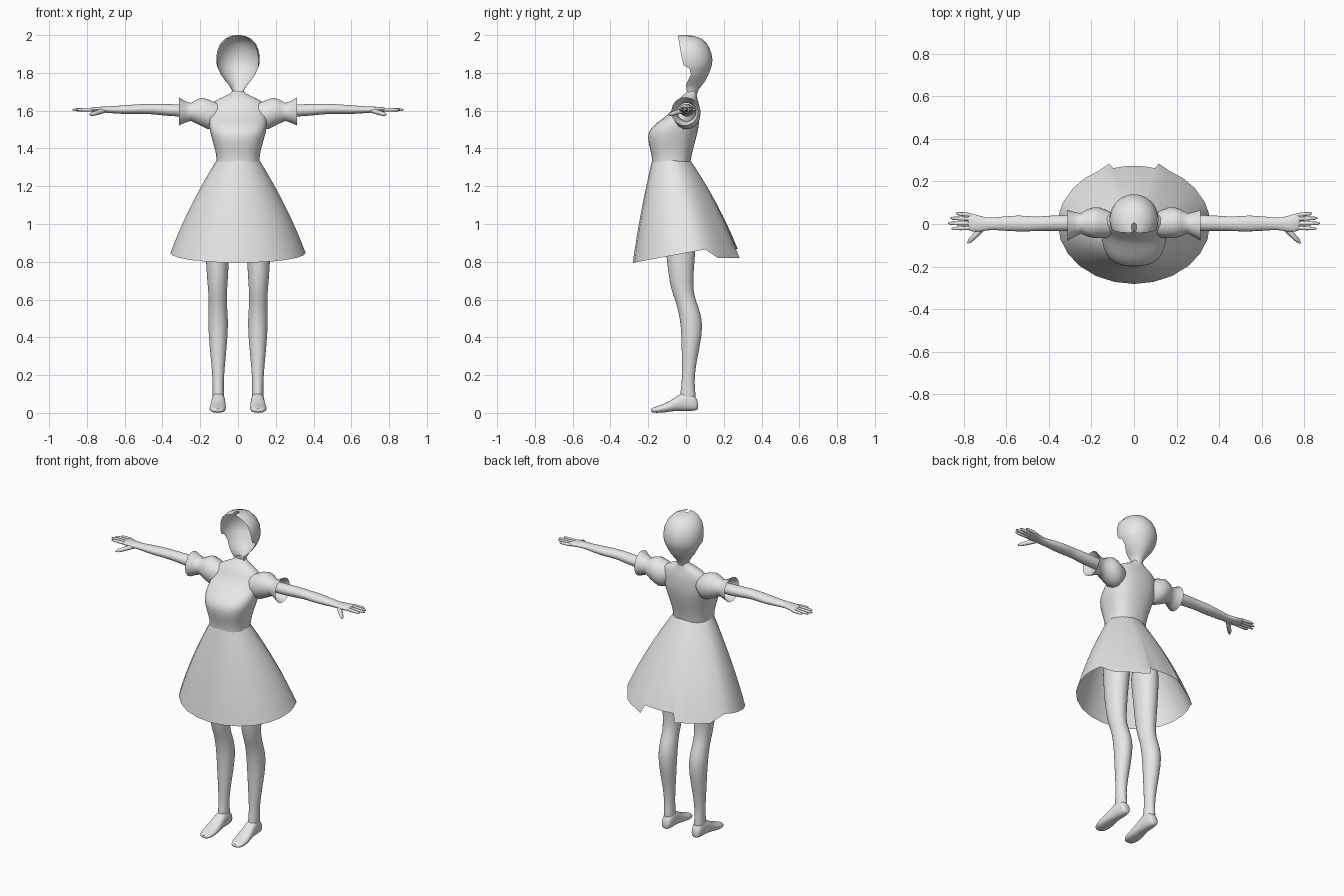
import bpy, bmesh, math
from mathutils import Vector

if "Cube" in bpy.data.objects:
    bpy.data.objects.remove(bpy.data.objects["Cube"])

GREY = bpy.data.materials.new("plain_grey")
GREY.diffuse_color = (0.8, 0.8, 0.8, 1)
GREY.use_nodes = True
GREY.node_tree.nodes["Principled BSDF"].inputs["Base Color"].default_value = GREY.diffuse_color


def finish(name, bm, mirror=False, smooth=0, angle=60):
    """Turn a bmesh into a named, shaded object."""
    bmesh.ops.recalc_face_normals(bm, faces=bm.faces[:])
    me = bpy.data.meshes.new(name)
    bm.to_mesh(me)
    bm.free()
    me.materials.append(GREY)
    ob = bpy.data.objects.new(name, me)
    bpy.context.collection.objects.link(ob)
    bpy.ops.object.select_all(action='DESELECT')
    ob.select_set(True)
    bpy.context.view_layer.objects.active = ob
    bpy.ops.object.shade_smooth_by_angle(angle=math.radians(angle))
    if mirror:
        ob.modifiers.new("mirror", 'MIRROR').use_mirror_merge = False
    if smooth:
        ob.modifiers.new("smooth", 'SUBSURF').levels = smooth
        ob.modifiers["smooth"].render_levels = smooth
    return ob


def loft(name, rings, closed=True, cap0=False, cap1=False, **kw):
    """Skin a list of point rings."""
    bm = bmesh.new()
    rows = [[bm.verts.new(p) for p in r] for r in rings]
    n = len(rows[0])
    for a, b in zip(rows, rows[1:]):
        for i in range(n if closed else n - 1):
            j = (i + 1) % n
            bm.faces.new((a[i], a[j], b[j], b[i]))
    if cap0:
        bm.faces.new(rows[0])
    if cap1:
        bm.faces.new(rows[-1])
    return finish(name, bm, **kw)


def oval(n, power=2.0, start=0.0):
    """Unit superellipse points."""
    pts = []
    for i in range(n):
        a = math.tau * i / n + start
        c, s = math.cos(a), math.sin(a)
        pts.append((math.copysign(abs(c) ** (2 / power), c),
                    math.copysign(abs(s) ** (2 / power), s)))
    return pts


def ring_x(x, yc, zc, ry, rz, n=12):
    return [(x, yc + ry * c, zc + rz * s) for c, s in oval(n)]


def ring_z(z, xc, hw, yf, yb, n=16, power=2.0):
    return [(xc + hw * c, (yf + yb) / 2 + (yb - yf) / 2 * s, z)
            for c, s in oval(n, power)]


# Head: a shell open at the face (height, half width, centre y, back y, front y)
head = [(2.0, .012, -.015, .005, -.04), (1.995, .04, -.003, .043, -.042),
        (1.98, .07, .005, .085, -.04), (1.95, .098, .010, .114, -.035),
        (1.91, .112, .018, .133, -.028), (1.87, .115, .022, .140, -.020),
        (1.84, .112, .022, .137, -.012), (1.825, .107, .025, .132, .018),
        (1.79, .090, .025, .118, .026), (1.76, .069, .020, .104, .010),
        (1.735, .048, .020, .085, .0), (1.71, .033, .022, .066, .004),
        (1.685, .032, .025, .057, .02)]
rings = []
for z, w, yc, yb, yf in head:
    ry = yb - yc
    a0 = math.asin(max(-1, min(1, (yf - yc) / ry)))
    arc = [a0 + (math.pi - 2 * a0) * i / 24 for i in range(25)]
    rings.append([(w * math.cos(a), yc + ry * math.sin(a), z) for a in arc])
loft("head_shell", rings, closed=False)

# Bodice with bust, shoulders and neckline (height, half width, front, back)
torso = [(1.33, .115, -.18, .025), (1.36, .116, -.182, .03),
         (1.40, .124, -.192, .04), (1.46, .142, -.206, .056),
         (1.50, .152, -.195, .066), (1.54, .155, -.152, .071),
         (1.58, .157, -.092, .072), (1.62, .152, -.062, .070),
         (1.65, .132, -.045, .064), (1.675, .075, -.025, .058),
         (1.69, .042, -.005, .056), (1.705, .030, .008, .056)]
bodice = loft("bodice", [ring_z(z, 0, w, f, b, 20, 2.5 if z < 1.55 else 2.1)
                         for z, w, f, b in torso], smooth=1)

# Skirt: open cone with a stepped hem, raised at the centre back
half = [0, 15, 30, 45, 60, 75, 90, 100, 111, 127, 140, 152, 161, 164, 172]
angles = half + [180] + [360 - a for a in reversed(half[1:])]
rings = []
for k in range(9):
    t = k / 8
    s = t + .25 * t * (1 - t)
    ring = []
    for d in angles:
        a = math.radians(d)
        e = min(d, 360 - d)
        x1, y1 = .358 * math.sin(a), -.282 * math.cos(a)
        hem = .795 + .07 * (y1 + .28) / .38
        if e > 120:
            hem = .82
        if e > 162:
            hem, y1 = .868, y1 * .97
        if e == 161:
            y1 = .284
        x0, y0 = .115 * math.sin(a), -.0775 - .1025 * math.cos(a)
        ring.append((x0 + (x1 - x0) * s, y0 + (y1 - y0) * s,
                     1.335 + (hem - 1.335) * t))
    rings.append(ring)
loft("skirt", rings)

# Puffed sleeves with a flared cuff (x, centre y, bottom z, top z, half depth)
sleeve = [(.09, .0, 1.54, 1.64, .045), (.13, .0, 1.505, 1.65, .066),
          (.16, .005, 1.50, 1.663, .072), (.19, .006, 1.515, 1.67, .072),
          (.22, .005, 1.53, 1.66, .064), (.25, .003, 1.545, 1.642, .048),
          (.28, -.002, 1.535, 1.652, .058), (.312, -.006, 1.52, 1.672, .072)]
loft("sleeve", [ring_x(x, y, (a + b) / 2, r, (b - a) / 2, 14)
                for x, y, a, b, r in sleeve], mirror=True)

# Arms and palms (x, centre y, centre z, half depth, half height)
arm = [(.20, .005, 1.60, .036, .033), (.32, .005, 1.60, .040, .034),
       (.42, .003, 1.607, .036, .031), (.47, 0, 1.61, .035, .028),
       (.54, .003, 1.607, .041, .027), (.62, .002, 1.605, .034, .023),
       (.68, 0, 1.605, .028, .018), (.72, 0, 1.606, .038, .016),
       (.76, .006, 1.606, .045, .014), (.785, .012, 1.605, .042, .011)]
loft("arm", [ring_x(*r) for r in arm], cap0=True, cap1=True,
     mirror=True, smooth=1)


# Fingers and thumb: tapered tubes
def finger(name, a, b, r):
    a, b = Vector(a), Vector(b)
    side = (b - a).cross(Vector((0, 0, 1))).normalized()
    up = side.cross(b - a).normalized()
    rings = [[a.lerp(b, t) + (side * c + up * s) * r * f for c, s in oval(8)]
             for t, f in ((0, 1), (.5, 1), (.85, .8), (1, .3))]
    loft(name, rings, cap0=True, cap1=True, mirror=True)


for name, y0, y1, tip in (("little_finger", .042, .050, .838),
                          ("ring_finger", .023, .028, .864),
                          ("middle_finger", .003, .003, .875),
                          ("index_finger", -.018, -.022, .858)):
    finger(name, (.765, y0, 1.605), (tip, y1, 1.605), .0095)
finger("thumb", (.705, -.012, 1.602), (.783, -.09, 1.578), .013)

# Legs (height, centre x, half width, front y, back y)
leg = [(1.10, .10, .078, -.125, .07), (.95, .105, .070, -.115, .06),
       (.85, .109, .064, -.107, .05), (.75, .109, .059, -.097, .042),
       (.65, .108, .051, -.080, .037), (.59, .107, .048, -.055, .055),
       (.53, .106, .052, -.040, .078), (.46, .105, .054, -.028, .091),
       (.36, .105, .047, -.024, .076), (.25, .105, .036, -.022, .052),
       (.16, .105, .029, -.022, .044), (.10, .104, .031, -.032, .052),
       (.05, .104, .031, -.035, .052)]
loft("leg", [ring_z(*r) for r in leg], cap0=True, cap1=True,
     mirror=True, smooth=1)

# Feet (y, centre x, half width, bottom z, top z)
foot = [(.064, .103, .018, .020, .055), (.055, .103, .029, .012, .085),
        (.02, .103, .034, .008, .115), (-.02, .104, .036, .010, .110),
        (-.06, .105, .040, .010, .080), (-.10, .107, .045, .003, .055),
        (-.14, .108, .044, 0, .040), (-.17, .108, .036, 0, .030),
        (-.187, .107, .020, .004, .022)]
loft("foot", [[(xc + w * c, y, (a + b) / 2 + (b - a) / 2 * s)
               for c, s in oval(14, 2.4)] for y, xc, w, a, b in foot],
     cap0=True, cap1=True, mirror=True, smooth=1)


# Thin collar panels laid onto the bodice
def panel(name, outline, y, mirror=False):
    bm = bmesh.new()
    bm.faces.new([bm.verts.new((x, y, z)) for x, z in outline])
    bmesh.ops.subdivide_edges(bm, edges=bm.edges[:], cuts=4, use_grid_fill=True)
    ob = finish(name, bm, mirror=mirror)
    wrap = ob.modifiers.new("wrap", 'SHRINKWRAP')
    wrap.target = bodice
    wrap.wrap_method = 'NEAREST_SURFACEPOINT'
    wrap.wrap_mode = 'ABOVE_SURFACE'
    wrap.offset = .002


panel("collar_point", [(.045, 1.602), (.07, 1.588), (.072, 1.645), (.058, 1.65)],
      -.08, True)
panel("back_collar", [(-.035, 1.605), (.035, 1.605), (.06, 1.65), (-.06, 1.65)], .07)
